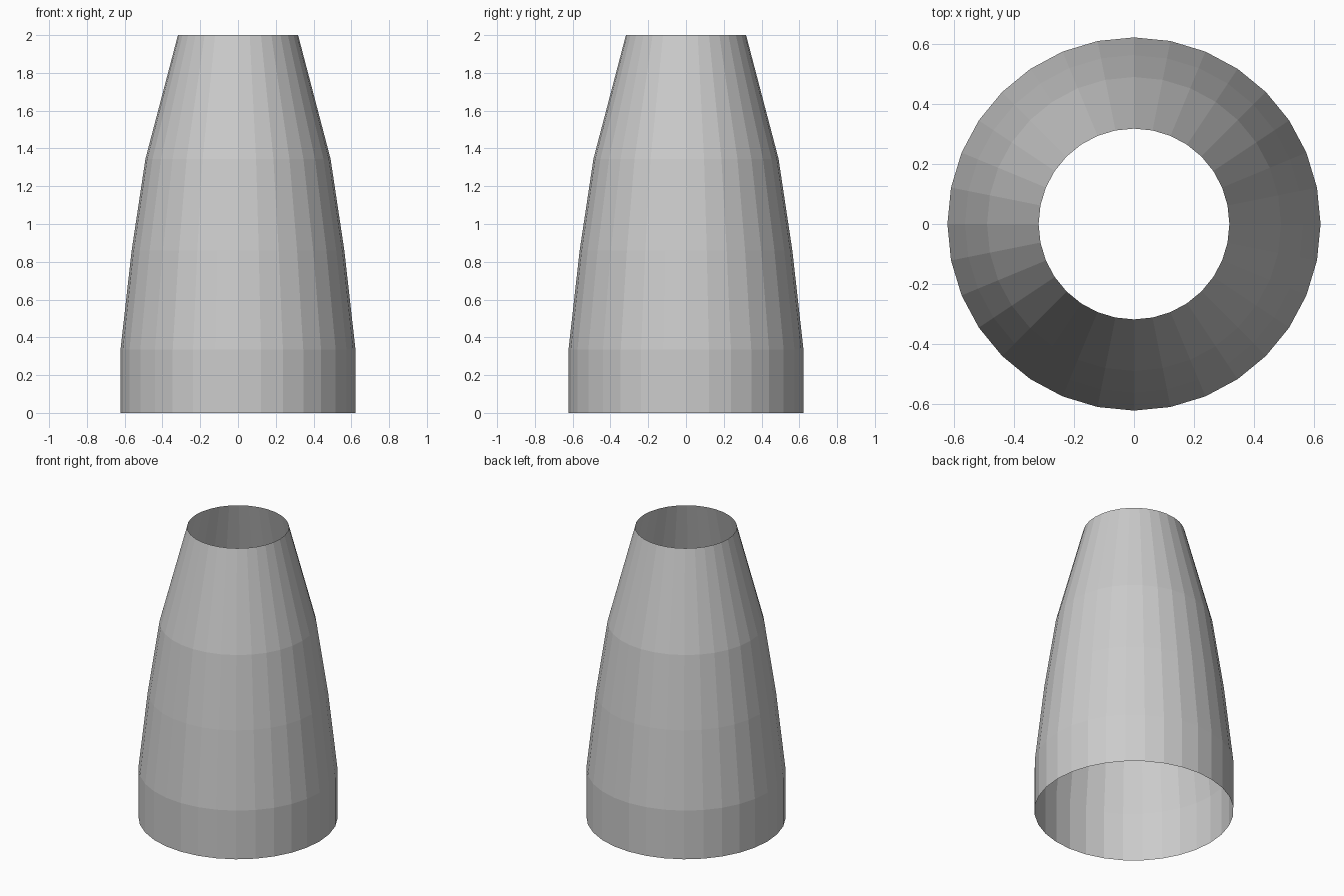
import bpy, bmesh
from math import cos, sin, tau

if "Cube" in bpy.data.objects:
    bpy.data.objects.remove(bpy.data.objects["Cube"])

SIDES = 32
# Wall profile as (radius, height), bottom to top
PROFILE = [(0.622, 0.0), (0.622, 0.335), (0.563, 0.86), (0.49, 1.345), (0.318, 2.0)]

# Open, single-walled tapered sleeve
bm = bmesh.new()
rings = [[bm.verts.new((r * cos(tau * i / SIDES), r * sin(tau * i / SIDES), z))
          for i in range(SIDES)] for r, z in PROFILE]
for low, high in zip(rings, rings[1:]):
    for i in range(SIDES):
        j = (i + 1) % SIDES
        bm.faces.new((low[i], low[j], high[j], high[i]))

mesh = bpy.data.meshes.new("tapered_sleeve")
bm.to_mesh(mesh)
bm.free()
bpy.context.collection.objects.link(bpy.data.objects.new("tapered_sleeve", mesh))
